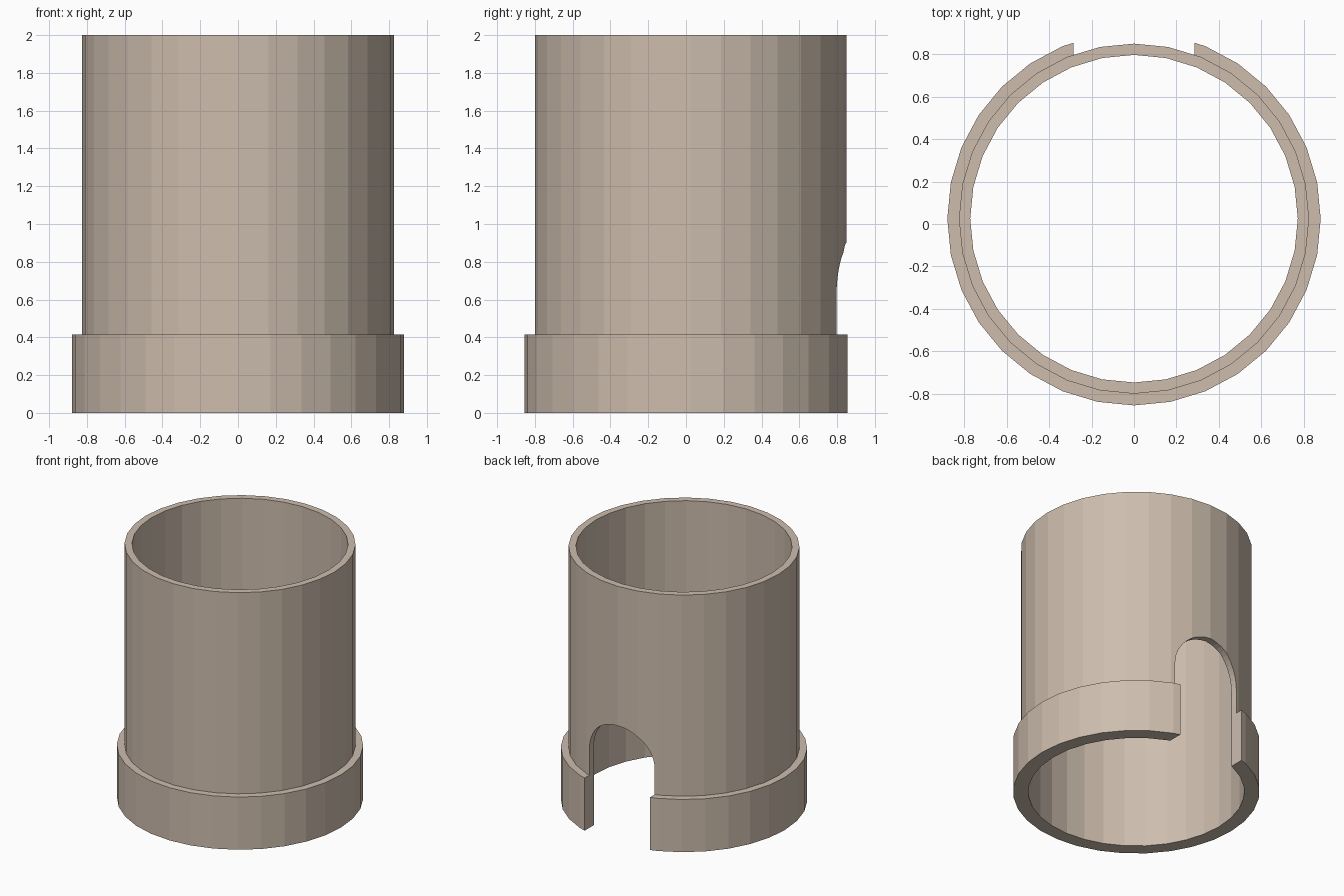
import bpy, bmesh, math

if "Cube" in bpy.data.objects:
    bpy.data.objects.remove(bpy.data.objects["Cube"])

SIDES = 32
CENTRE_Y = 0.025
SLOT_R, SLOT_TOP = 0.285, 0.90

tan = bpy.data.materials.new("warm tan")
tan.diffuse_color = (0.61, 0.51, 0.42, 1)
tan.use_nodes = True
tan.node_tree.nodes["Principled BSDF"].inputs["Base Color"].default_value = tan.diffuse_color


def make_object(name, bm):
    bmesh.ops.recalc_face_normals(bm, faces=bm.faces)
    mesh = bpy.data.meshes.new(name)
    bm.to_mesh(mesh)
    bm.free()
    mesh.materials.append(tan)
    obj = bpy.data.objects.new(name, mesh)
    bpy.context.collection.objects.link(obj)
    return obj


# Collared sleeve: wall section (radius, height) turned around the axis
profile = [(0.772, 0), (0.88, 0), (0.88, 0.415), (0.825, 0.415), (0.825, 2), (0.772, 2)]
bm = bmesh.new()
rings = []
for i in range(SIDES):
    a = 2 * math.pi * i / SIDES
    rings.append([bm.verts.new((r * math.cos(a), CENTRE_Y + r * math.sin(a), z))
                  for r, z in profile])
n = len(profile)
for i in range(SIDES):
    p, q = rings[i], rings[(i + 1) % SIDES]
    for j in range(n):
        k = (j + 1) % n
        bm.faces.new((p[j], q[j], q[k], p[k]))
sleeve = make_object("collared_sleeve", bm)

# Arched slot cutter through the back wall
bm = bmesh.new()
outline = [(-SLOT_R, -0.2), (SLOT_R, -0.2)]
for i in range(25):
    a = math.pi * i / 24
    outline.append((SLOT_R * math.cos(a), SLOT_TOP - SLOT_R + SLOT_R * math.sin(a)))
face = bm.faces.new([bm.verts.new((x, 0.3, z)) for x, z in outline])
out = bmesh.ops.extrude_face_region(bm, geom=[face])
bmesh.ops.translate(bm, vec=(0, 1, 0),
                    verts=[v for v in out["geom"] if isinstance(v, bmesh.types.BMVert)])
cutter = make_object("slot_cutter", bm)

# Cut the slot, then discard the cutter
mod = sleeve.modifiers.new("slot", "BOOLEAN")
mod.operation = "DIFFERENCE"
mod.solver = "EXACT"
mod.object = cutter
bpy.context.view_layer.objects.active = sleeve
sleeve.select_set(True)
bpy.ops.object.modifier_apply(modifier=mod.name)
bpy.data.objects.remove(cutter)
